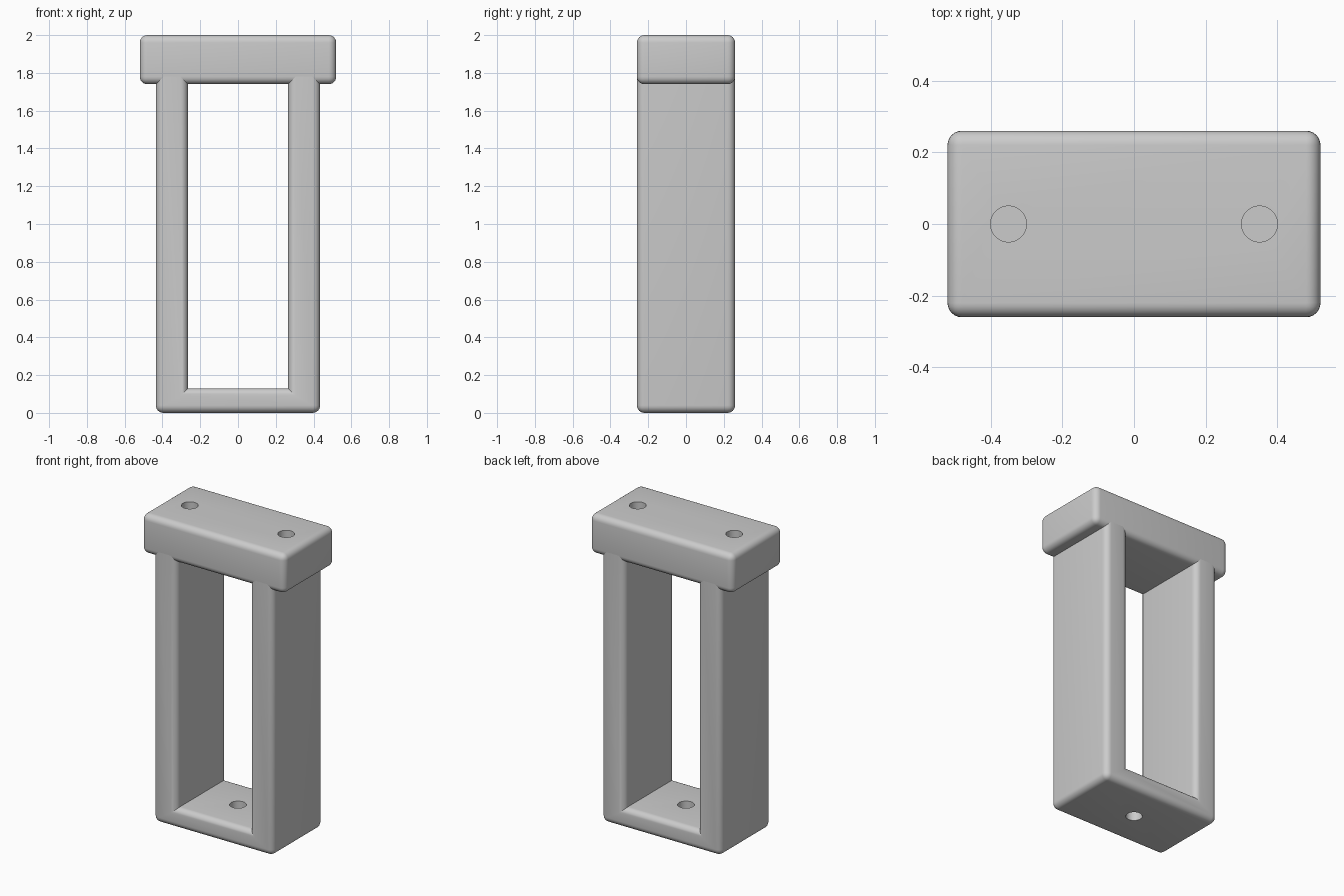
import bpy, bmesh, math

if "Cube" in bpy.data.objects:
    bpy.data.objects.remove(bpy.data.objects["Cube"])

R = 0.04          # edge rounding
DEPTH = 0.26      # half depth of every part

grey = bpy.data.materials.new("light_grey")
grey.diffuse_color = (0.6, 0.6, 0.6, 1)
grey.use_nodes = True
grey.node_tree.nodes["Principled BSDF"].inputs["Base Color"].default_value = grey.diffuse_color


def extrude_profile(name, points, keep_sharp):
    """Extrude an x-z outline along y and round every edge not kept sharp."""
    bm = bmesh.new()
    face = bm.faces.new([bm.verts.new((x, -DEPTH, z)) for x, z in points])
    out = bmesh.ops.extrude_face_region(bm, geom=[face])
    new_verts = [v for v in out["geom"] if isinstance(v, bmesh.types.BMVert)]
    bmesh.ops.translate(bm, verts=new_verts, vec=(0, 2 * DEPTH, 0))
    bmesh.ops.recalc_face_normals(bm, faces=bm.faces)
    rounded = [e for e in bm.edges if not keep_sharp(e)]
    bmesh.ops.bevel(bm, geom=rounded, offset=R, offset_type='OFFSET',
                    segments=6, profile=0.5, affect='EDGES', clamp_overlap=True)
    mesh = bpy.data.meshes.new(name)
    bm.to_mesh(mesh)
    bm.free()
    mesh.materials.append(grey)
    obj = bpy.data.objects.new(name, mesh)
    bpy.context.collection.objects.link(obj)
    return obj


def drill(obj, x, z0, z1):
    """Cut a round vertical hole between two heights."""
    bpy.ops.mesh.primitive_cylinder_add(vertices=48, radius=0.05, depth=z1 - z0,
                                        location=(x, 0, (z0 + z1) / 2))
    cutter = bpy.context.object
    cutter.name = "hole_cutter"
    cutter.hide_render = True
    cutter.data.materials.append(grey)
    bpy.context.view_layer.update()
    mod = obj.modifiers.new("hole", 'BOOLEAN')
    mod.operation = 'DIFFERENCE'
    mod.solver = 'EXACT'
    mod.object = cutter
    bpy.context.view_layer.objects.active = obj
    bpy.ops.object.modifier_apply(modifier=mod.name)
    bpy.data.objects.remove(cutter, do_unlink=True)


# U-shaped frame: two legs and the bottom bar; its leg tops end inside the cap
W, IN, FLOOR, TOP = 0.435, 0.265, 0.13, 1.78
u_shape = [(-W, 0), (W, 0), (W, TOP), (IN, TOP),
           (IN, FLOOR), (-IN, FLOOR), (-IN, TOP), (-W, TOP)]


def frame_sharp(e):
    a, b = e.verts[0].co, e.verts[1].co
    leg_top = min(a.z, b.z) > TOP - 0.001
    inner_corner = abs(a.y - b.y) > 0.1 and abs(a.z - FLOOR) < 0.001
    return leg_top or inner_corner


frame = extrude_profile("leg_frame", u_shape, frame_sharp)
drill(frame, 0, -0.1, 0.3)

# Rounded cap block on top
C, C0, C1 = 0.52, 1.74, 2.0
cap = extrude_profile("top_cap", [(-C, C0), (C, C0), (C, C1), (-C, C1)], lambda e: False)
for side in (-1, 1):
    drill(cap, side * 0.35, C1 - 0.2, C1 + 0.1)

# Smooth rounding, crisp hole rims
for obj in (frame, cap):
    bpy.ops.object.select_all(action='DESELECT')
    obj.select_set(True)
    bpy.context.view_layer.objects.active = obj
    bpy.ops.object.shade_smooth_by_angle(angle=math.radians(30))
